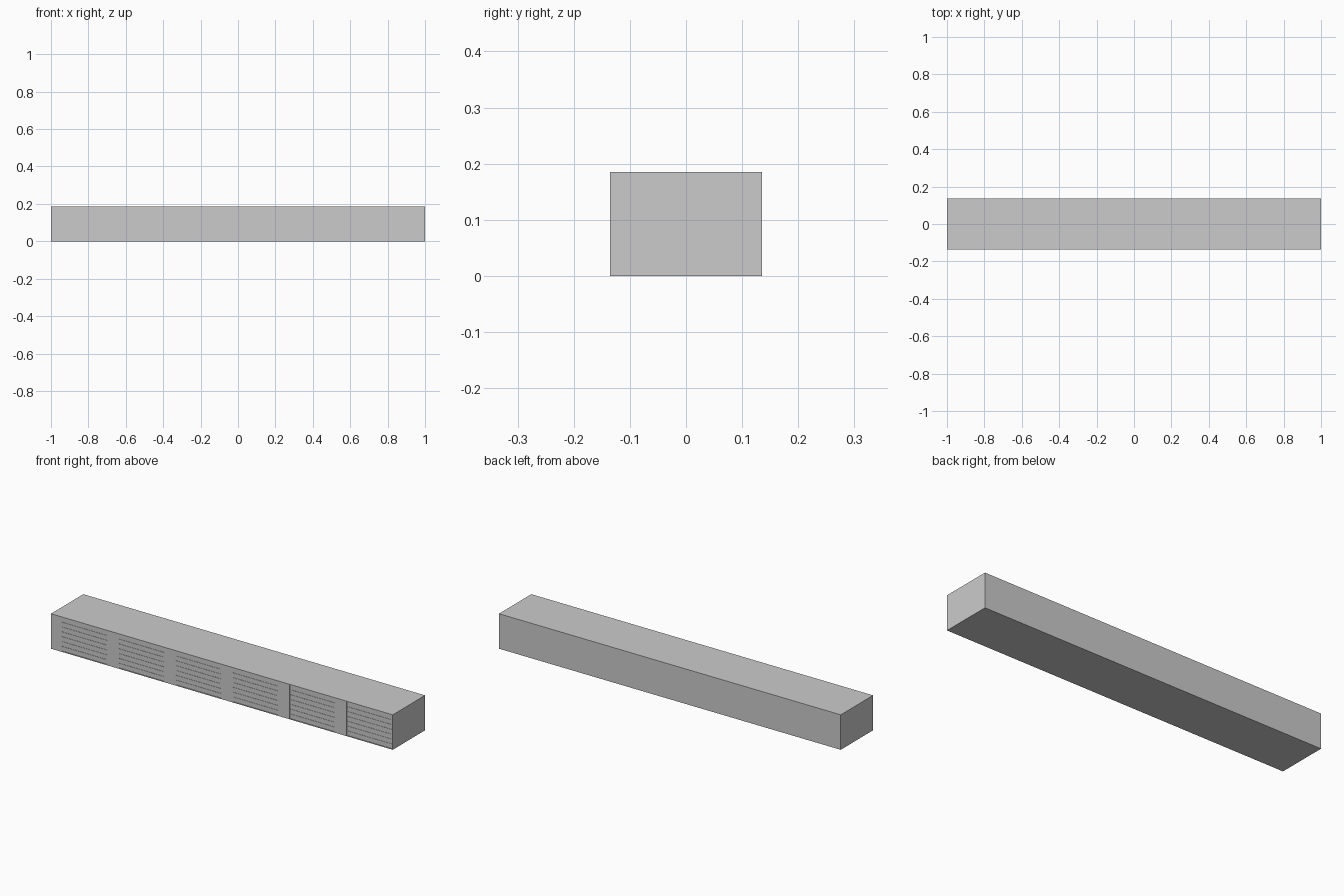
import bpy, bmesh

if "Cube" in bpy.data.objects:
    bpy.data.objects.remove(bpy.data.objects["Cube"])

L, D, H = 2.0, 0.27, 0.185      # overall length, depth, height
N, PITCH, POST = 6, 2.0 / 6, 0.064
RECESS = 0.004
FRONT = -D / 2
SLAB = 0.003
END = 0.006                      # thin jamb right of each door


def box(name, x0, x1, y0, y1, z0, z1):
    bm = bmesh.new()
    bmesh.ops.create_cube(bm, size=1)
    for v in bm.verts:
        v.co.x = x0 if v.co.x < 0 else x1
        v.co.y = y0 if v.co.y < 0 else y1
        v.co.z = z0 if v.co.z < 0 else z1
    return finish(name, bm)


def finish(name, bm):
    bmesh.ops.recalc_face_normals(bm, faces=bm.faces)
    me = bpy.data.meshes.new(name)
    bm.to_mesh(me)
    bm.free()
    ob = bpy.data.objects.new(name, me)
    bpy.context.collection.objects.link(ob)
    return ob


def shell(name):
    # Front outline: comb of posts and door bays, extruded upwards
    pts = [(-L / 2, -FRONT), (-L / 2, FRONT)]
    for i in range(N):
        a = -L / 2 + i * PITCH + POST
        b = -L / 2 + (i + 1) * PITCH - END
        pts += [(a, FRONT), (a, FRONT + RECESS), (b, FRONT + RECESS), (b, FRONT)]
    pts += [(L / 2, FRONT), (L / 2, -FRONT)]
    bm = bmesh.new()
    face = bm.faces.new([bm.verts.new((x, y, SLAB)) for x, y in pts])
    ext = bmesh.ops.extrude_face_region(bm, geom=[face])
    for v in ext["geom"]:
        if isinstance(v, bmesh.types.BMVert):
            v.co.z = H - SLAB
    return finish(name, bm)


# Walls with shallow door bays, floor slab and flat roof
shell("garage_walls")
box("floor_slab", -L / 2, L / 2, FRONT, -FRONT, 0, SLAB)
box("flat_roof", -L / 2, L / 2, FRONT, -FRONT, H - SLAB, H)

# Ribbed roller doors: slats separated by narrow grooves
SLATS, GAP = 7, 0.0015
step = (H - 2 * SLAB) / SLATS
for i in range(N):
    a = -L / 2 + i * PITCH + POST
    b = -L / 2 + (i + 1) * PITCH - END
    for k in range(SLATS):
        z = SLAB + k * step
        box(f"door_{i + 1}_slat_{k + 1}", a, b, FRONT + RECESS - 0.0015,
            FRONT + RECESS + 0.001, z + GAP / 2, z + step - GAP / 2)
